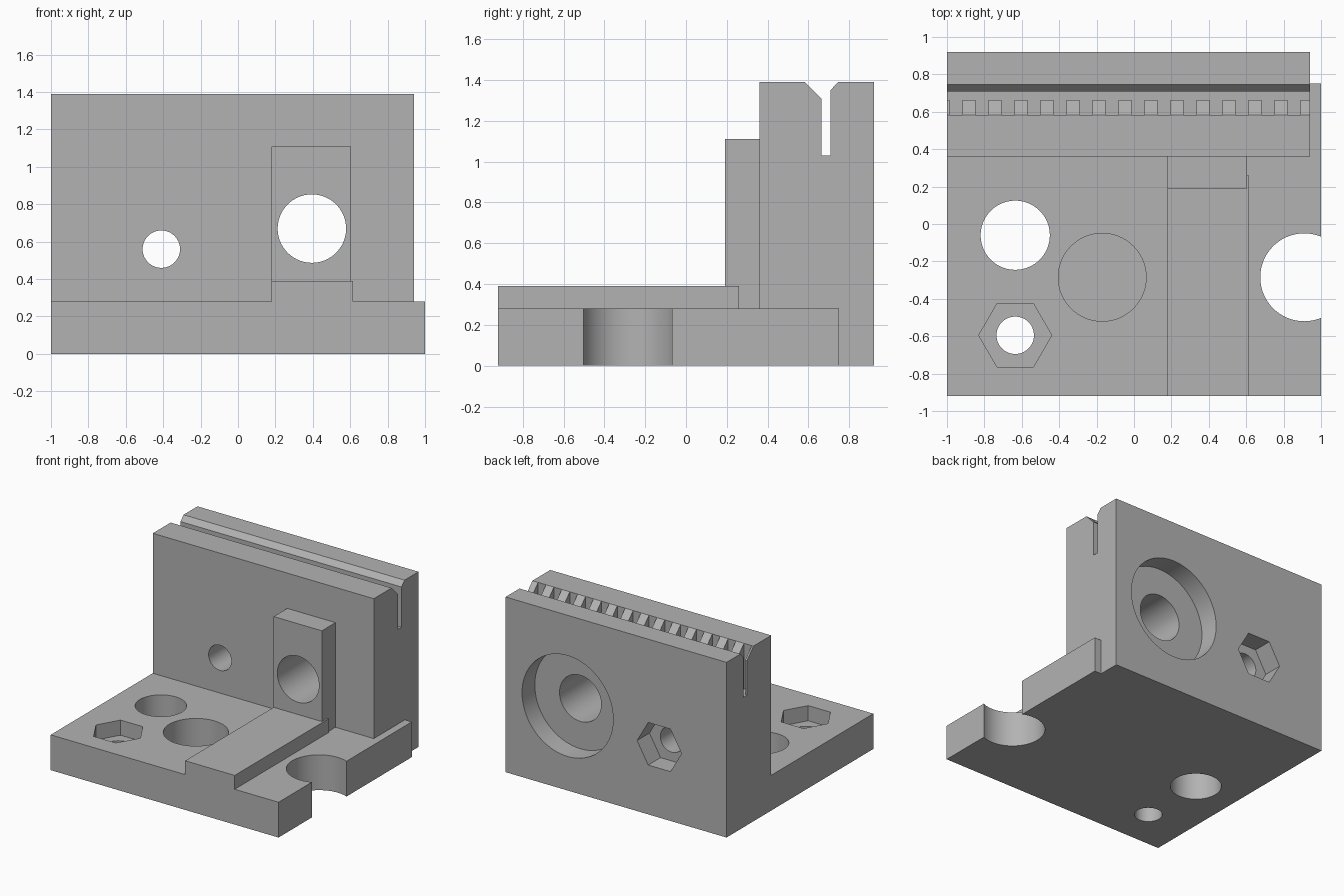
import bpy, bmesh, math
from mathutils import Vector

if "Cube" in bpy.data.objects:
    bpy.data.objects.remove(bpy.data.objects["Cube"])

grey = bpy.data.materials.new("plain grey")
grey.diffuse_color = (0.45, 0.45, 0.45, 1)
grey.use_nodes = True
grey.node_tree.nodes["Principled BSDF"].inputs["Base Color"].default_value = grey.diffuse_color


def add_prism(bm, pts, lo, hi, axis):
    """Extrude a 2D outline: axis 'x' takes (y, z), 'y' takes (x, z), 'z' takes (x, y)."""
    place = {'x': lambda p, d: (d, p[0], p[1]),
             'y': lambda p, d: (p[0], d, p[1]),
             'z': lambda p, d: (p[0], p[1], d)}[axis]
    a = [bm.verts.new(place(p, lo)) for p in pts]
    b = [bm.verts.new(place(p, hi)) for p in pts]
    bm.faces.new(a)
    bm.faces.new(b[::-1])
    for i in range(len(pts)):
        j = (i + 1) % len(pts)
        bm.faces.new((a[j], a[i], b[i], b[j]))


def make(name, prisms):
    bm = bmesh.new()
    for p in prisms:
        add_prism(bm, *p)
    bmesh.ops.recalc_face_normals(bm, faces=bm.faces[:])
    me = bpy.data.meshes.new(name)
    bm.to_mesh(me)
    bm.free()
    me.materials.append(grey)
    ob = bpy.data.objects.new(name, me)
    bpy.context.collection.objects.link(ob)
    return ob


def ngon(cx, cy, r, n=72):
    return [(cx + r * math.cos(math.tau * i / n), cy + r * math.sin(math.tau * i / n))
            for i in range(n)]


def cut(ob, prisms):
    """Subtract each prism in turn, then remove the cutter."""
    for p in prisms:
        cutter = make("cutter", [p])
        cutter.hide_render = True
        mod = ob.modifiers.new("cut", 'BOOLEAN')
        mod.operation = 'DIFFERENCE'
        mod.solver = 'EXACT'
        mod.object = cutter
        bpy.context.view_layer.objects.active = ob
        bpy.ops.object.modifier_apply(modifier=mod.name)
        bpy.data.objects.remove(cutter)


# Base plate with a tab running past the wall on the right
base = make("base_plate", [([(-1, -.92), (1, -.92), (1, .75), (.94, .75), (.94, .36), (-1, .36)],
                            0, .28, 'z')])
cut(base, [
    (ngon(-.635, -.06, .185), -.1, .5, 'z'),      # through hole
    (ngon(-.635, -.595, .1), -.1, .5, 'z'),       # bolt hole
    (ngon(-.635, -.595, .195, 6), .16, .5, 'z'),  # nut pocket
    (ngon(-.17, -.285, .235), .04, .5, 'z'),      # blind pocket
    (ngon(.91, -.285, .235), -.1, .5, 'z'),       # open edge notch
])

# Raised strip on the base
strip = make("raised_strip", [([(.18, -.92), (.615, -.92), (.615, .26), (.18, .26)], .28, .39, 'z')])

# Upright wall with the belt slot
wall = make("upright_wall", [([(.36, 0), (.92, 0), (.92, 1.39), (.745, 1.39), (.708, 1.35),
                               (.708, 1.03), (.583, 1.03), (.583, 1.39), (.36, 1.39)],
                              -1, .94, 'x')])
cut(wall, [
    (ngon(-.41, .56, .1), 0, 1.2, 'y'),           # bolt hole
    (ngon(-.41, .56, .195, 6), .765, 1.2, 'y'),   # nut pocket
    (ngon(.395, .67, .183), 0, 1.2, 'y'),         # shaft hole
    (ngon(.395, .67, .40), .76, 1.2, 'y'),        # bearing recess
])

# Row of belt teeth along the front side of the slot
tooth = [(.583, 1.03), (.664, 1.03), (.664, 1.307), (.583, 1.39)]
starts = [-.917 + .139 * i for i in range(-1, 14)]
teeth = make("belt_teeth", [(tooth, max(s, -1), min(s + .07, .94), 'x') for s in starts])

# Boss block in front of the wall
block = make("boss_block", [([(.19, .39), (.26, .39), (.26, .28), (.36, .28), (.36, 1.11), (.19, 1.11)],
                             .18, .603, 'x')])
cut(block, [(ngon(.395, .67, .183), 0, 1.2, 'y')])

# Smooth hole walls, sharp edges elsewhere
for ob in (base, strip, wall, teeth, block):
    bpy.ops.object.select_all(action='DESELECT')
    ob.select_set(True)
    bpy.context.view_layer.objects.active = ob
    bpy.ops.object.shade_smooth_by_angle(angle=math.radians(30))
